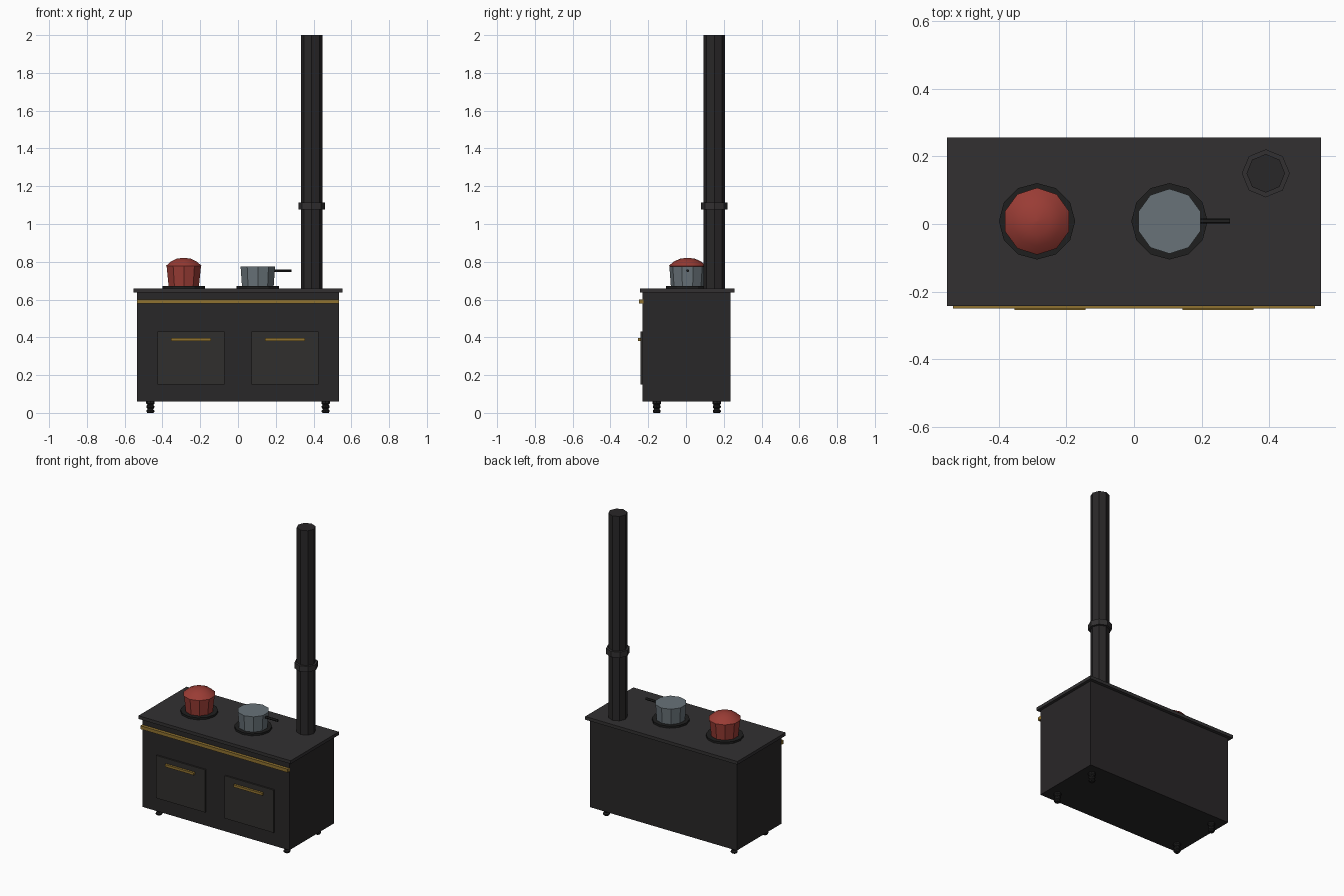
import bpy, bmesh, math
from mathutils import Vector

if "Cube" in bpy.data.objects:
    bpy.data.objects.remove(bpy.data.objects["Cube"])


def material(name, r, g, b):
    m = bpy.data.materials.new(name)
    m.diffuse_color = (r, g, b, 1)
    m.use_nodes = True
    m.node_tree.nodes["Principled BSDF"].inputs["Base Color"].default_value = m.diffuse_color
    return m


IRON = material("cast_iron", 0.022, 0.020, 0.021)
DOOR = material("door_iron", 0.030, 0.028, 0.026)
TOP = material("top_iron", 0.032, 0.030, 0.031)
BLACK = material("black_iron", 0.013, 0.013, 0.013)
BRASS = material("brass", 0.28, 0.17, 0.03)
RED = material("red_enamel", 0.32, 0.045, 0.035)
STEEL = material("steel", 0.14, 0.17, 0.19)


def finish(name, bm, mat, smooth=None):
    bmesh.ops.recalc_face_normals(bm, faces=bm.faces)
    me = bpy.data.meshes.new(name)
    bm.to_mesh(me)
    bm.free()
    ob = bpy.data.objects.new(name, me)
    bpy.context.collection.objects.link(ob)
    me.materials.append(mat)
    if smooth:
        bpy.ops.object.select_all(action='DESELECT')
        bpy.context.view_layer.objects.active = ob
        ob.select_set(True)
        bpy.ops.object.shade_smooth_by_angle(angle=math.radians(smooth))
    return ob


def box(name, lo, hi, mat):
    bm = bmesh.new()
    bmesh.ops.create_cube(bm, size=1)
    for v in bm.verts:
        v.co = Vector([(a + b) / 2 + c * (b - a) for a, b, c in zip(lo, hi, v.co)])
    return finish(name, bm, mat)


def lathe(name, x, y, profile, sides, mat, smooth=None):
    """Closed solid turned around a vertical axis; profile is (radius, z)."""
    bm = bmesh.new()
    rings = []
    for r, z in profile:
        rings.append([bm.verts.new((x + r * math.sin(2 * math.pi * i / sides),
                                    y + r * math.cos(2 * math.pi * i / sides), z))
                      for i in range(sides)])
    for a, b in zip(rings, rings[1:]):
        for i in range(sides):
            j = (i + 1) % sides
            bm.faces.new((a[i], a[j], b[j], b[i]))
    bm.faces.new(rings[0])
    bm.faces.new(rings[-1])
    return finish(name, bm, mat, smooth)


# Body, hotplate and front rail
box("stove_body", (-0.534, -0.23, 0.06), (0.534, 0.235, 0.64), IRON)
box("stove_top", (-0.553, -0.243, 0.637), (0.553, 0.256, 0.658), TOP)
box("front_rail", (-0.535, -0.25, 0.578), (0.535, -0.225, 0.60), BRASS)

# Oven doors with handles, and turned feet
for side, sx in (("left", -1), ("right", 1)):
    cx = sx * 0.249
    box(side + "_oven_door", (cx - 0.178, -0.24, 0.15), (cx + 0.178, -0.225, 0.43), DOOR)
    box(side + "_door_handle", (cx - 0.105, -0.254, 0.38), (cx + 0.105, -0.235, 0.396), BRASS)
    for end, y in (("front", -0.155), ("back", 0.163)):
        lathe(f"{side}_{end}_foot", sx * 0.464, y,
              [(0.016, 0), (0.021, 0.006), (0.021, 0.012), (0.014, 0.020),
               (0.021, 0.028), (0.021, 0.036), (0.015, 0.042), (0.023, 0.050),
               (0.023, 0.062)], 8, BLACK)

# Flue pipe with collar
lathe("flue_pipe", 0.39, 0.15, [(0.057, 0.65), (0.057, 2.0)], 8, IRON)
lathe("flue_collar", 0.39, 0.15, [(0.071, 1.078), (0.071, 1.115)], 8, TOP)

# Burner plates
for side, x in (("left", -0.287), ("right", 0.105)):
    lathe(side + "_burner", x, 0.008, [(0.113, 0.65), (0.113, 0.671)], 12, BLACK)

# Red pot with domed lid
lathe("red_pot", -0.287, 0.008, [(0.084, 0.668), (0.096, 0.78)], 10, RED)
lathe("red_pot_lid", -0.287, 0.008,
      [(0.099, 0.778), (0.073, 0.801), (0.040, 0.816), (0.004, 0.821)], 10, RED, 40)

# Saucepan with side handle
lathe("saucepan", 0.105, 0.008, [(0.088, 0.668), (0.096, 0.775)], 10, STEEL)
handle = lathe("saucepan_handle", 0, 0, [(0.008, 0), (0.008, 0.10)], 6, BLACK)
handle.rotation_euler = (0, math.pi / 2, 0)
handle.location = (0.184, 0.009, 0.753)
